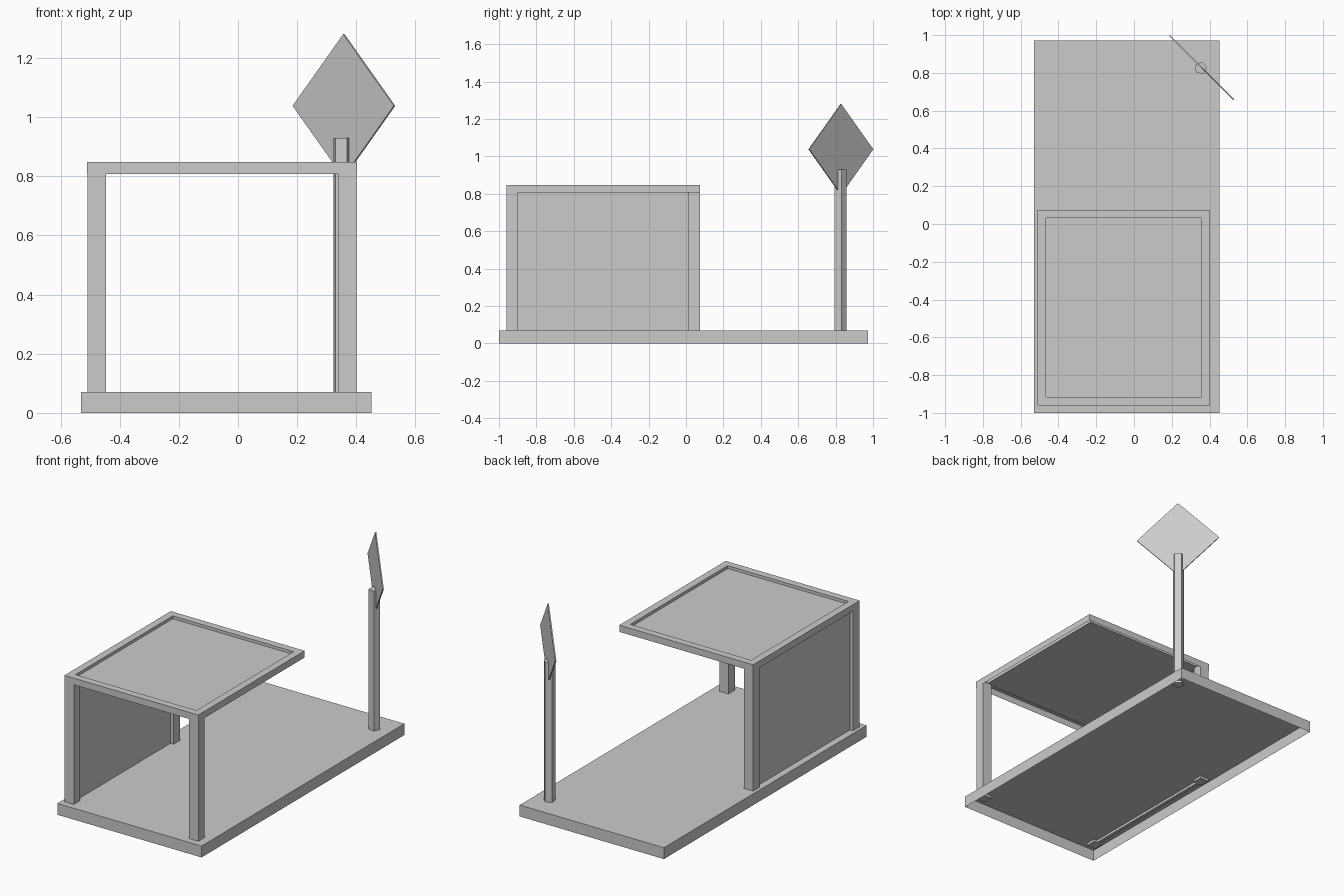
import bpy, bmesh, math
from mathutils import Matrix, Vector

if "Cube" in bpy.data.objects:
    bpy.data.objects.remove(bpy.data.objects["Cube"])


def add_object(name, bm):
    mesh = bpy.data.meshes.new(name)
    bm.to_mesh(mesh)
    bm.free()
    ob = bpy.data.objects.new(name, mesh)
    bpy.context.collection.objects.link(ob)
    return ob


def box_bm(lo, hi, open_bottom=False):
    lo, hi = Vector(lo), Vector(hi)
    bm = bmesh.new()
    bmesh.ops.create_cube(bm, size=1, matrix=Matrix.Translation((lo + hi) / 2)
                          @ Matrix.Diagonal((*(hi - lo), 1)))
    if open_bottom:
        bottom = min(bm.faces, key=lambda f: f.calc_center_median().z)
        bmesh.ops.delete(bm, geom=[bottom], context='FACES_ONLY')
    return bm


# Ground slab, hollow underneath
add_object("base_slab", box_bm((-0.53, -1.0, 0), (0.452, 0.972, 0.07), True))

# Roof: hollow shell with a raised border around a sunken panel
bm = box_bm((-0.51, -0.96, 0.807), (0.402, 0.075, 0.848), True)
top = max(bm.faces, key=lambda f: f.calc_center_median().z)
bmesh.ops.inset_region(bm, faces=[top], thickness=0.063)
rim = [e.other_vert(v) for v in top.verts for e in v.link_edges]
panel = bmesh.ops.extrude_discrete_faces(bm, faces=[top])["faces"][0]
bmesh.ops.translate(bm, verts=panel.verts, vec=(0, 0, -0.018))
add_object("roof", bm)

# Three square posts; the back right corner is cantilevered
POST = 0.062
for name, x, y in (("front_left_post", -0.509, -0.959),
                   ("front_right_post", 0.339, -0.959),
                   ("back_left_post", -0.509, 0.012)):
    add_object(name, box_bm((x, y, 0.055), (x + POST, y + POST, 0.825)))

# Thin side wall between the left posts
add_object("side_wall", box_bm((-0.488, -0.91, 0.055), (-0.468, 0.02, 0.822)))

# Five-sided sign pole
bm = bmesh.new()
bmesh.ops.create_cone(bm, cap_ends=True, segments=5, radius1=0.034, radius2=0.034,
                      depth=0.875)
first = bm.verts[:][0].co
turn = math.radians(225) - math.atan2(first.y, first.x)
bmesh.ops.transform(bm, verts=bm.verts, matrix=Matrix.Translation((0.353, 0.825, 0.4925))
                    @ Matrix.Rotation(turn, 4, 'Z'))
add_object("sign_pole", bm)

# Diamond sign plate, turned 45 degrees to the street
bm = bmesh.new()
side = 0.242 * math.sqrt(2)
bmesh.ops.create_cube(bm, size=1, matrix=Matrix.Translation((0.358, 0.828, 1.038))
                      @ Matrix.Rotation(math.radians(-45), 4, 'Z')
                      @ Matrix.Rotation(math.radians(45), 4, 'Y')
                      @ Matrix.Diagonal((side, 0.007, side, 1)))
add_object("sign_plate", bm)
